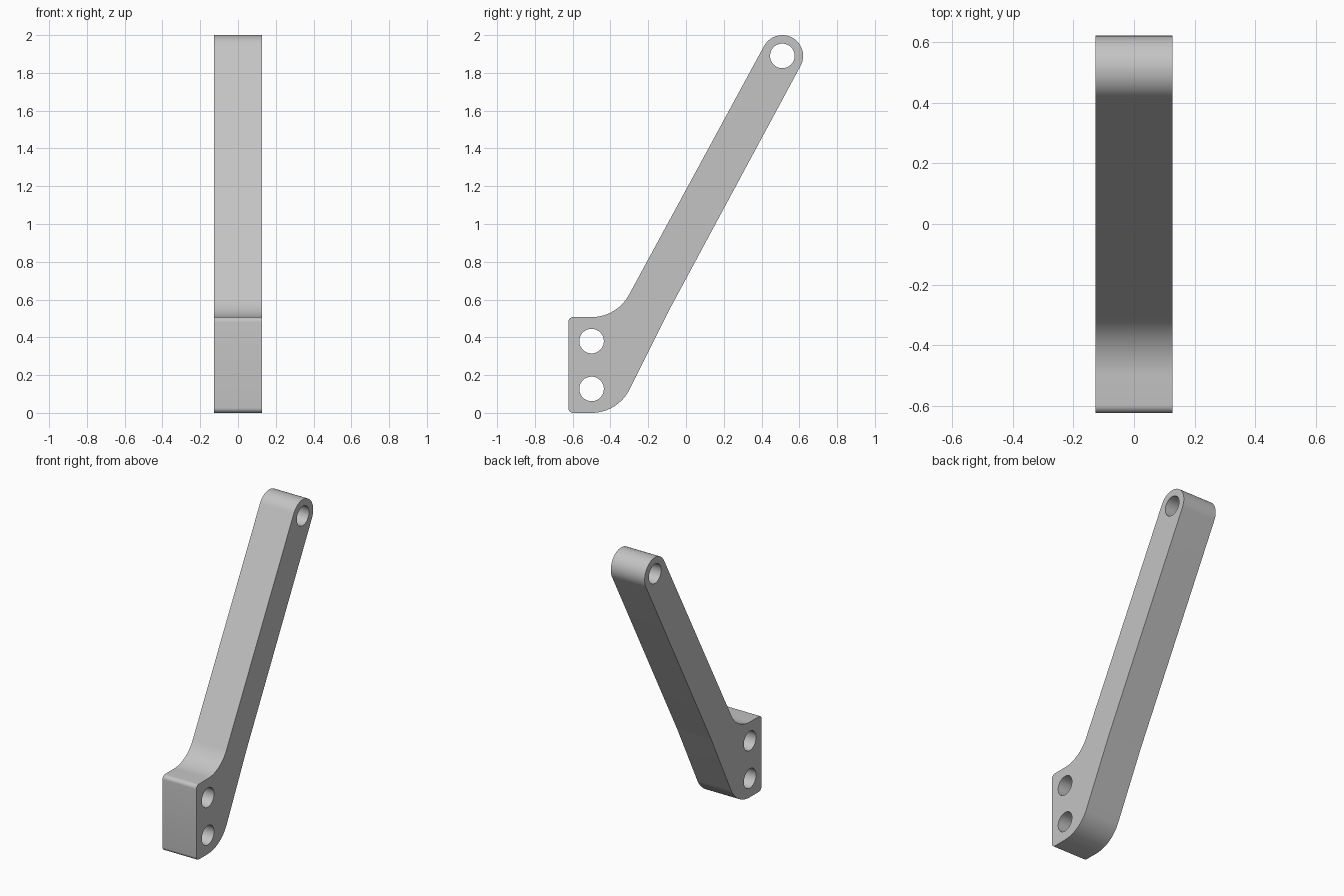
import bpy, bmesh
from math import sin, cos, radians
from mathutils import Matrix

cube = bpy.data.objects.get("Cube")
if cube:
    bpy.data.objects.remove(cube, do_unlink=True)

HALF_WIDTH = 0.126
SLOPE = 61.3                      # lean of the arm, degrees
TOP_HOLE = (0.51, 1.89)
MOUNT_HOLES = [(-0.5, 0.38), (-0.5, 0.127)]


def arc(center, radius, start, end, steps):
    """Points on an arc, angles in degrees."""
    angles = [radians(start + (end - start) * i / steps) for i in range(steps + 1)]
    return [(center[0] + radius * cos(a), center[1] + radius * sin(a)) for a in angles]


def add_loop(curve, points):
    spline = curve.splines.new('POLY')
    spline.points.add(len(points) - 1)
    for p, (u, v) in zip(spline.points, points):
        p.co = (u, v, 0, 1)
    spline.use_cyclic_u = True


# Side outline, counter-clockwise from the lower front corner
outline = arc((-0.597, 0.026), 0.026, 180, 270, 8)           # lower front corner
outline += arc((-0.5, 0.225), 0.225, -90, -27, 20)           # rounded heel
outline += arc((0.41, 0.29), 0.56, 153.4, 151.3, 2)          # slight bend in the back
outline += arc(TOP_HOLE, 0.11, SLOPE - 90, SLOPE + 90, 40)   # rounded tip
outline += arc((-0.5, 0.507 + 0.225), 0.225, SLOPE - 90, -90, 20)  # fillet to mount
outline += arc((-0.597, 0.481), 0.026, 90, 180, 8)           # upper front corner

# Extruded plate with the three through holes
curve = bpy.data.curves.new("lever_profile", 'CURVE')
curve.dimensions = '2D'
curve.fill_mode = 'BOTH'
curve.extrude = HALF_WIDTH
add_loop(curve, outline)
for hole in [TOP_HOLE] + MOUNT_HOLES:
    add_loop(curve, arc(hole, 0.065, 0, 352.5, 47))
profile = bpy.data.objects.new("lever_profile", curve)
bpy.context.collection.objects.link(profile)
depsgraph = bpy.context.evaluated_depsgraph_get()
mesh = bpy.data.meshes.new_from_object(profile.evaluated_get(depsgraph))
bpy.data.objects.remove(profile, do_unlink=True)

# Stand the plate up: profile plane becomes y-z, thickness runs along x
mesh.transform(Matrix(((0, 0, 1, 0), (1, 0, 0, 0), (0, 1, 0, 0), (0, 0, 0, 1))))
bm = bmesh.new()
bm.from_mesh(mesh)
bmesh.ops.remove_doubles(bm, verts=bm.verts, dist=0.0005)
bmesh.ops.recalc_face_normals(bm, faces=bm.faces)
bm.to_mesh(mesh)
bm.free()

lever = bpy.data.objects.new("lever_arm", mesh)
bpy.context.collection.objects.link(lever)

# Light grey finish
grey = bpy.data.materials.new("light_grey")
grey.use_nodes = True
color = (0.55, 0.55, 0.55, 1)
grey.diffuse_color = color
grey.node_tree.nodes["Principled BSDF"].inputs["Base Color"].default_value = color
mesh.materials.clear()
mesh.materials.append(grey)

bpy.ops.object.select_all(action='DESELECT')
lever.select_set(True)
bpy.context.view_layer.objects.active = lever
bpy.ops.object.shade_smooth_by_angle(angle=radians(30))
